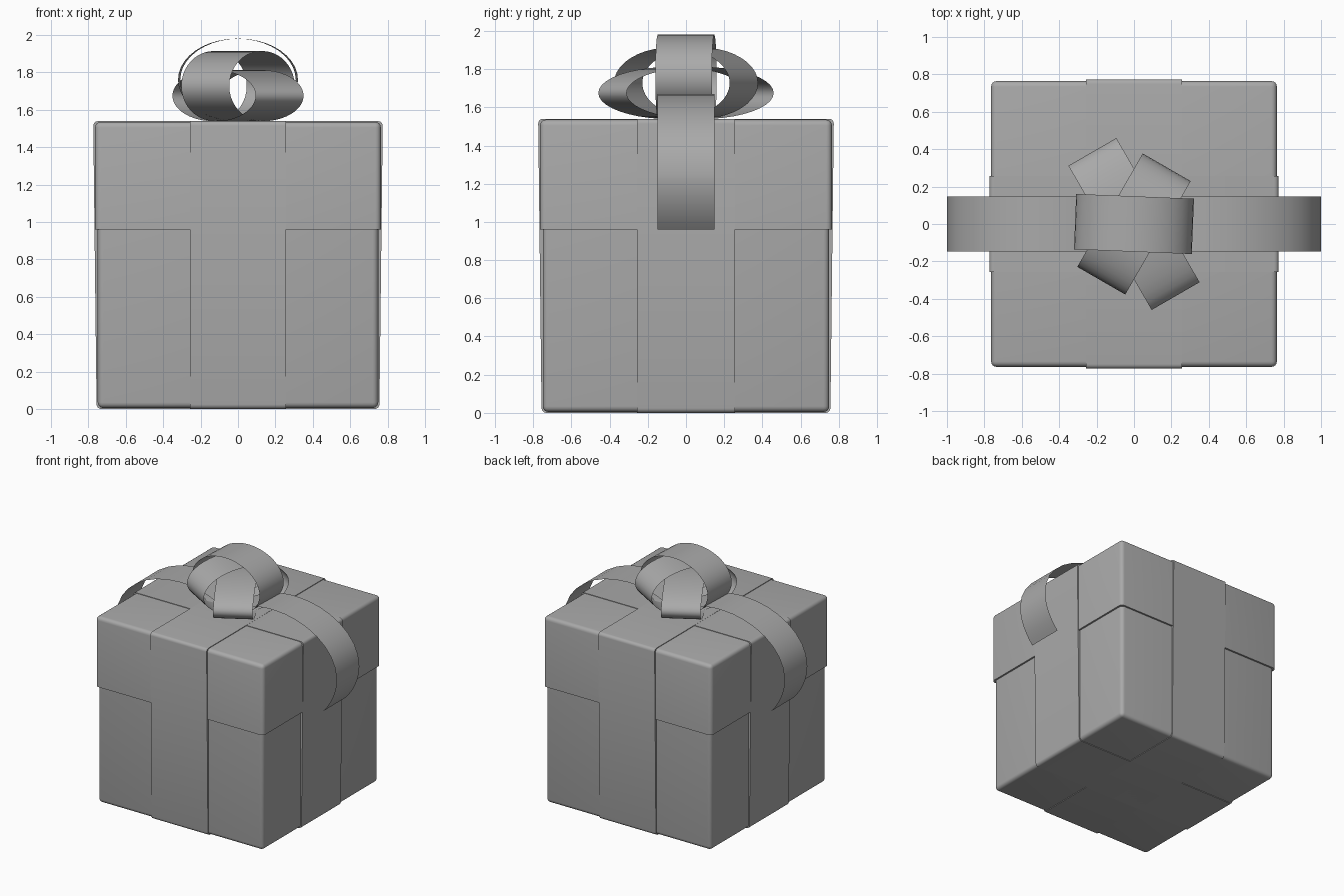
import bpy, bmesh, math
from mathutils import Vector, Matrix
from mathutils.geometry import interpolate_bezier

cube = bpy.data.objects.get("Cube")
if cube:
    bpy.data.objects.remove(cube, do_unlink=True)

grey = bpy.data.materials.new("plain grey")
grey.use_nodes = True
grey.diffuse_color = (0.4, 0.4, 0.4, 1)
grey.node_tree.nodes["Principled BSDF"].inputs["Base Color"].default_value = (0.4, 0.4, 0.4, 1)


def finish(name, bm):
    """Turn a bmesh into a named, smooth-shaded object."""
    mesh = bpy.data.meshes.new(name)
    bm.to_mesh(mesh)
    bm.free()
    mesh.materials.append(grey)
    obj = bpy.data.objects.new(name, mesh)
    bpy.context.collection.objects.link(obj)
    bpy.ops.object.select_all(action='DESELECT')
    obj.select_set(True)
    bpy.context.view_layer.objects.active = obj
    bpy.ops.object.shade_smooth_by_angle(angle=math.radians(35))
    return obj


def box(name, half_x, half_y, z0, z1, pick, radius=0.03, taper=0.0):
    """Box with the picked edges rounded; taper pulls the bottom ends in along y."""
    bm = bmesh.new()
    bmesh.ops.create_cube(bm, size=2)
    for v in bm.verts:
        low = v.co.z < 0
        v.co.x *= half_x
        v.co.y *= half_y - (taper if low else 0)
        v.co.z = z0 if low else z1
    edges = [e for e in bm.edges if pick(*[e.verts[0].co + e.verts[1].co][0])]
    bmesh.ops.bevel(bm, geom=edges, offset=radius, segments=4, profile=0.5, affect='EDGES')
    return finish(name, bm)


def sheet(name, points, closed=False, turn=0.0, half=0.148):
    """Thin ribbon: an x-z path swept across y, then turned about z."""
    bm = bmesh.new()
    rows = [[bm.verts.new((p[0], side * half, p[1])) for side in (-1, 1)] for p in points]
    pairs = list(zip(rows, rows[1:]))
    if closed:
        pairs.append((rows[-1], rows[0]))
    for a, b in pairs:
        bm.faces.new((a[0], b[0], b[1], a[1]))
    bm.transform(Matrix.Rotation(math.radians(turn), 4, 'Z'))
    return finish(name, bm)


# Box body and overlapping lid
box("box_body", 0.75, 0.75, 0.005, 1.0, lambda x, y, z: z < 1.9)
box("box_lid", 0.764, 0.764, 0.96, 1.535, lambda x, y, z: z > 1.95)

# Flat ribbons wrapped around the box, rounded where they turn over the edges
for name, top, turn in (("band_front_to_back", 1.54, 0), ("band_side_to_side", 1.539, 90)):
    band = box(name, 0.256, 0.774, 0, top,
               lambda x, y, z: abs(x) < 0.01 and abs(y) > 0.1, 0.025, 0.018)
    band.rotation_euler.z = math.radians(turn)

# Bow loops: length, height and middle height of each oval, and its heading
for name, length, height, middle, turn in (
        ("bow_top_loop", 0.315, 0.22, 1.76, -2.3),
        ("bow_tall_loop", 0.35, 0.187, 1.727, 60),
        ("bow_long_loop", 0.445, 0.137, 1.675, 120)):
    steps = [i * math.tau / 40 for i in range(40)]
    sheet(name, [(length * math.cos(a), middle + height * math.sin(a)) for a in steps], True, turn)

# Two loose ribbon tails arching over the lid and down its sides
path = [(0, 1.545), (0.12, 1.62), (0.25, 1.67), (0.42, 1.67), (0.72, 1.67),
        (1, 1.5), (1, 1.25), (1, 1.14), (0.95, 1.04), (0.88, 0.96)]
tail = [Vector(path[0])]
for i in (0, 3, 6):
    tail += interpolate_bezier(*[Vector(p) for p in path[i:i + 4]], 9)[1:]
for name, turn in (("left_tail", 0), ("right_tail", 180)):
    sheet(name, tail, False, turn)
